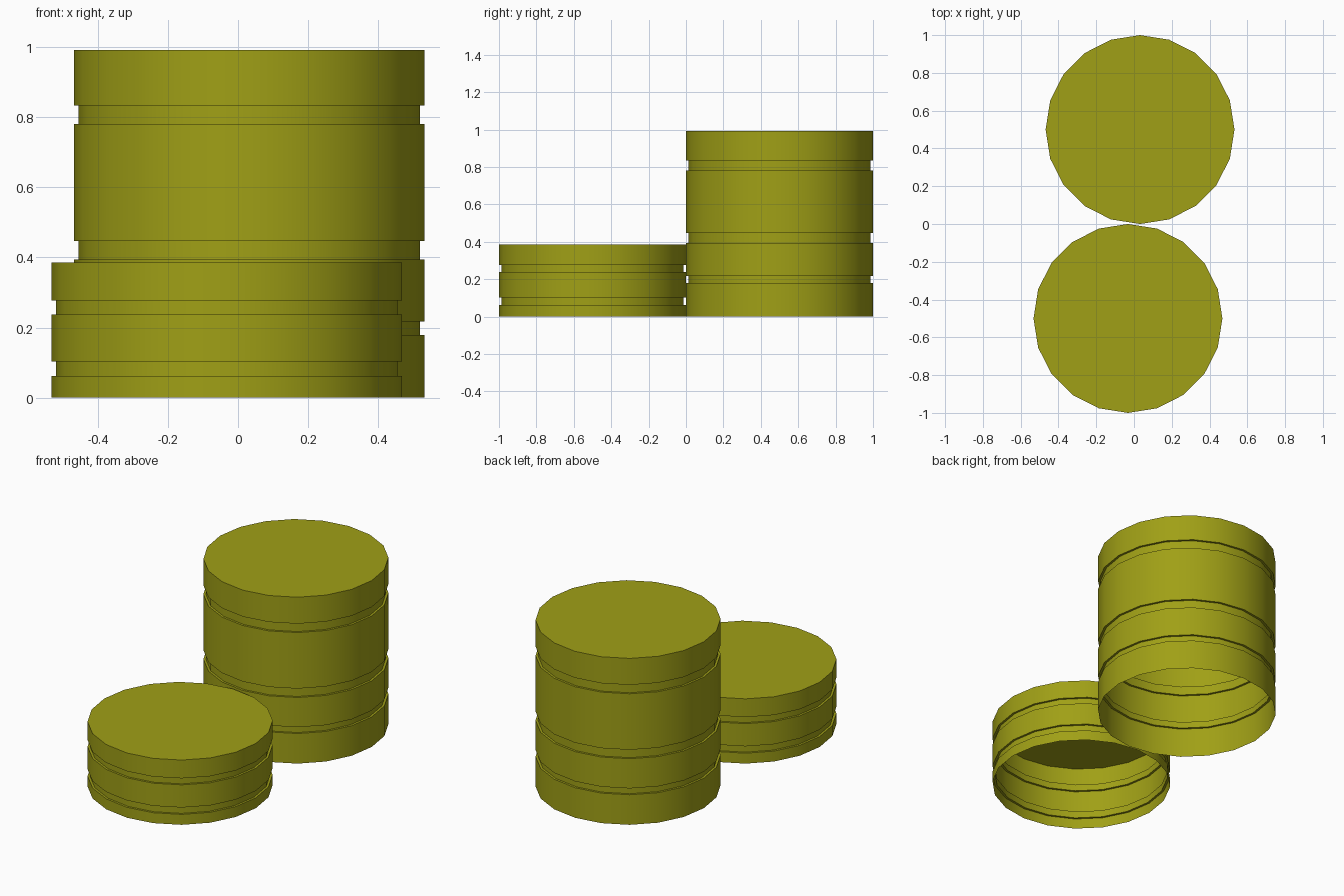
import bpy, bmesh, math

if "Cube" in bpy.data.objects:
    bpy.data.objects.remove(bpy.data.objects["Cube"])

SIDES = 20
OUTER, INNER = 0.5, 0.487

olive = bpy.data.materials.new("olive")
olive.diffuse_color = (0.35, 0.35, 0.008, 1)
olive.use_nodes = True
olive.node_tree.nodes["Principled BSDF"].inputs["Base Color"].default_value = olive.diffuse_color


def grooved_can(name, x, y, height, grooves):
    """Open-bottomed shell with a flat lid and square grooves around the wall."""
    # Wall profile from the bottom rim to the lid edge
    profile = [(OUTER, 0.0)]
    for low, high in grooves:
        profile += [(OUTER, low), (INNER, low), (INNER, high), (OUTER, high)]
    profile.append((OUTER, height))

    # Spin the profile into rings
    bm = bmesh.new()
    rings = []
    for r, z in profile:
        angles = [2 * math.pi * i / SIDES for i in range(SIDES)]
        rings.append([bm.verts.new((r * math.cos(a), r * math.sin(a), z)) for a in angles])
    for lower, upper in zip(rings, rings[1:]):
        for i in range(SIDES):
            j = (i + 1) % SIDES
            bm.faces.new((lower[i], lower[j], upper[j], upper[i]))

    # Flat lid
    bm.faces.new(rings[-1])

    mesh = bpy.data.meshes.new(name)
    bm.to_mesh(mesh)
    bm.free()
    mesh.materials.append(olive)
    obj = bpy.data.objects.new(name, mesh)
    obj.location = (x, y, 0)
    bpy.context.collection.objects.link(obj)

    # Smooth wall, sharp rims and grooves
    bpy.ops.object.select_all(action='DESELECT')
    obj.select_set(True)
    bpy.context.view_layer.objects.active = obj
    bpy.ops.object.shade_smooth_by_angle(angle=math.radians(30))
    return obj


# Tall can at the back, short can at the front
grooved_can("tall_can", 0.032, 0.5, 0.992,
            [(0.179, 0.217), (0.394, 0.447), (0.781, 0.834)])
grooved_can("short_can", -0.032, -0.5, 0.386,
            [(0.062, 0.103), (0.238, 0.277)])
